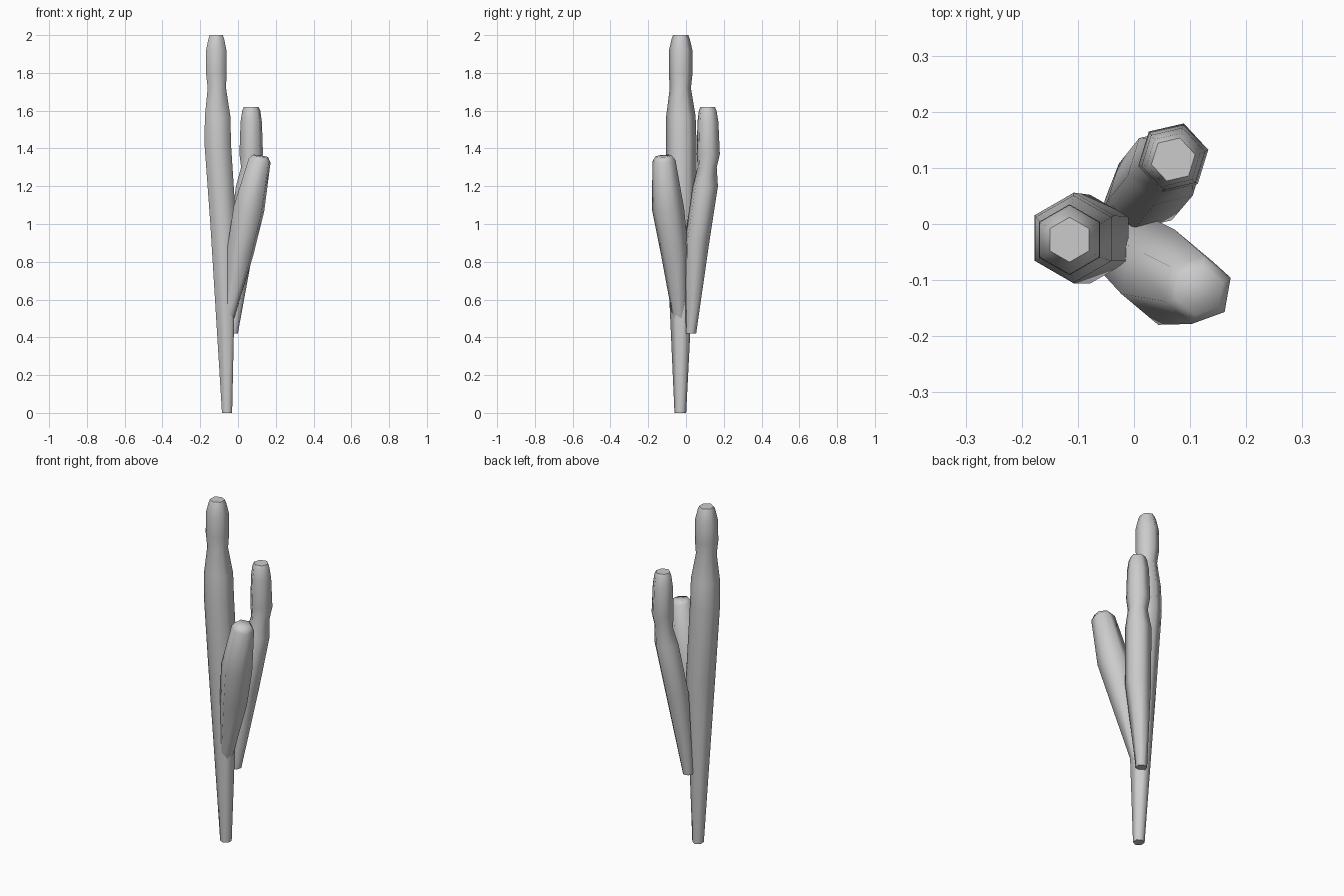
import bpy, bmesh, math


def stem(name, phase, rings):
    """Six-sided lofted stem; each ring is (x, y, z, radius, tilt_x, tilt_y)."""
    bm = bmesh.new()
    loops = []
    for x, y, z, r, tx, ty in rings:
        loop = []
        for i in range(6):
            a = math.radians(phase + 60 * i)
            dx, dy = r * math.cos(a), r * math.sin(a)
            loop.append(bm.verts.new((x + dx, y + dy, z - tx * dx - ty * dy)))
        loops.append(loop)
    for lo, hi in zip(loops, loops[1:]):
        for i in range(6):
            j = (i + 1) % 6
            bm.faces.new((lo[i], lo[j], hi[j], hi[i]))
    bm.faces.new(loops[0][::-1])
    bm.faces.new(loops[-1])
    me = bpy.data.meshes.new(name)
    bm.to_mesh(me)
    bm.free()
    ob = bpy.data.objects.new(name, me)
    bpy.context.collection.objects.link(ob)
    bpy.ops.object.select_all(action='DESELECT')
    ob.select_set(True)
    bpy.context.view_layer.objects.active = ob
    bpy.ops.object.shade_smooth_by_angle(angle=math.radians(65))
    return ob


# Tall main stem with a pinched neck near the top
stem("main_stem", 90, [
    (-0.058, -0.03, 0.0, 0.031, 0, 0),
    (-0.078, -0.027, 1.0, 0.079, 0, 0),
    (-0.107, -0.025, 1.42, 0.081, 0, 0),
    (-0.108, -0.027, 1.57, 0.078, 0, 0),
    (-0.112, -0.03, 1.72, 0.056, 0, 0),
    (-0.115, -0.028, 1.80, 0.063, 0, 0),
    (-0.115, -0.028, 1.92, 0.062, 0, 0),
    (-0.115, -0.028, 1.98, 0.048, 0, 0),
    (-0.115, -0.028, 2.0, 0.040, 0, 0),
])

# Back branch, leaning right and back, also pinched
stem("back_branch", 13, [
    (-0.03, 0.025, 0.42, 0.03, 0, 0),
    (0.02, 0.057, 0.9, 0.069, 0, 0),
    (0.057, 0.102, 1.2, 0.07, 0, 0),
    (0.068, 0.112, 1.3, 0.053, 0, 0),
    (0.07, 0.118, 1.37, 0.064, 0, 0),
    (0.07, 0.116, 1.54, 0.058, 0, 0),
    (0.07, 0.115, 1.60, 0.049, 0, 0),
    (0.07, 0.115, 1.62, 0.040, 0, 0),
])

# Short front branch with a tilted tip
stem("front_branch", 20, [
    (-0.055, -0.035, 0.50, 0.035, 0.2, -0.1),
    (0.012, -0.06, 0.85, 0.075, 0.2, -0.1),
    (0.058, -0.095, 1.08, 0.086, 0.2, -0.1),
    (0.114, -0.117, 1.335, 0.062, 0.2, -0.1),
    (0.117, -0.119, 1.36, 0.044, 0.15, -0.08),
])
